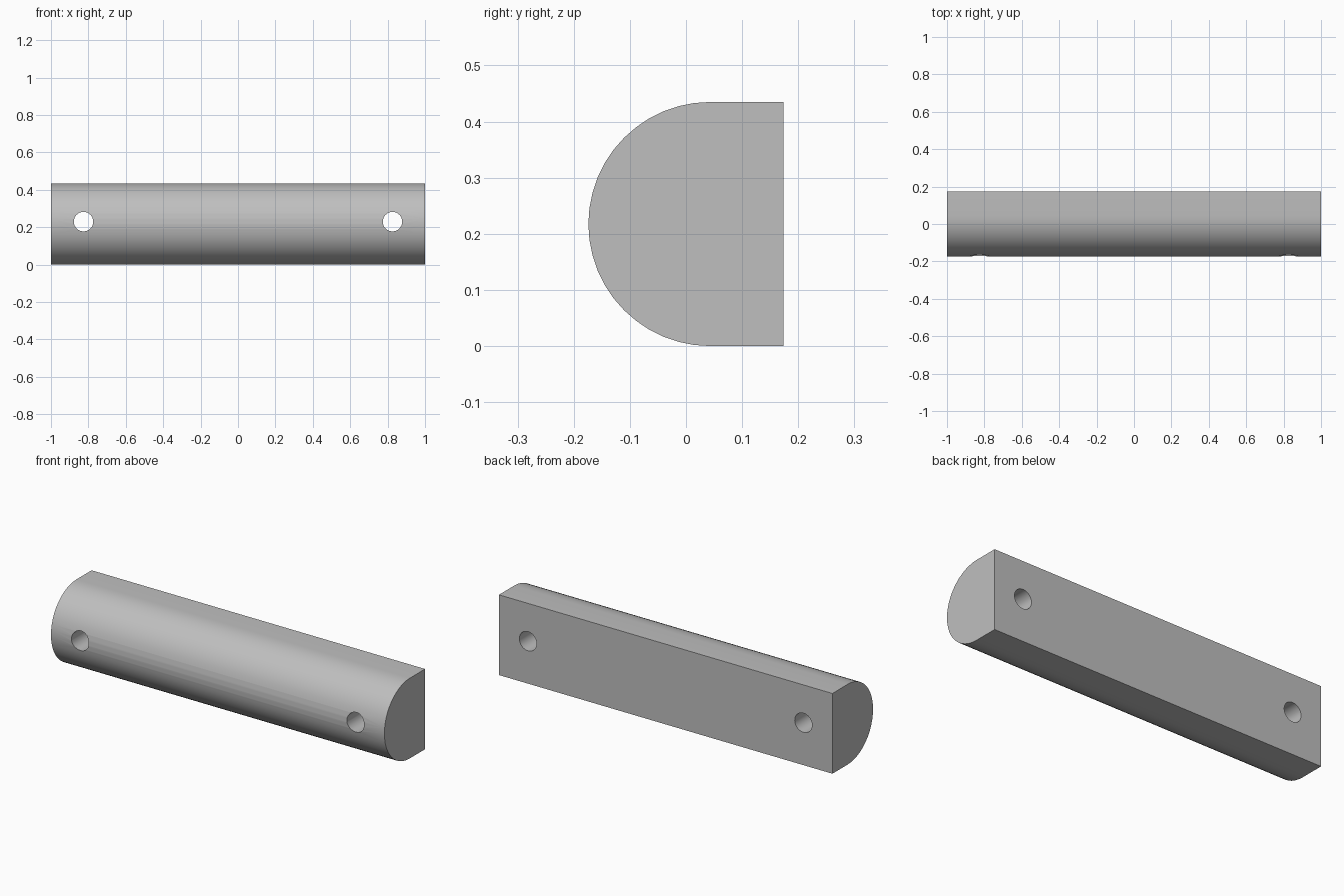
import bpy, bmesh, math

if "Cube" in bpy.data.objects:
    bpy.data.objects.remove(bpy.data.objects["Cube"])

R = 0.2175          # radius of the rounded front
FLAT_Y = 0.174      # flat back plane
AXIS_Y = R - FLAT_Y # centre of the rounded front
SEGMENTS = 24

grey = bpy.data.materials.new("light grey")
grey.diffuse_color = (0.52, 0.52, 0.52, 1)
grey.use_nodes = True
grey.node_tree.nodes["Principled BSDF"].inputs["Base Color"].default_value = grey.diffuse_color

# Bar: D-shaped profile extruded along x
profile = [(FLAT_Y, 2 * R)]
for i in range(SEGMENTS + 1):
    a = math.pi / 2 + math.pi * i / SEGMENTS
    profile.append((AXIS_Y + R * math.cos(a), R + R * math.sin(a)))
profile.append((FLAT_Y, 0))

bm = bmesh.new()
end = bm.faces.new([bm.verts.new((-1, y, z)) for y, z in profile])
extruded = bmesh.ops.extrude_face_region(bm, geom=[end], use_keep_orig=True)
bmesh.ops.translate(bm, vec=(2, 0, 0),
                    verts=[v for v in extruded["geom"] if isinstance(v, bmesh.types.BMVert)])
bmesh.ops.recalc_face_normals(bm, faces=bm.faces)
mesh = bpy.data.meshes.new("bar")
bm.to_mesh(mesh)
bm.free()
mesh.materials.append(grey)
bar = bpy.data.objects.new("bar", mesh)
bpy.context.collection.objects.link(bar)

# Screw holes: one through each end, front to back
for side in (-1, 1):
    bpy.ops.mesh.primitive_cylinder_add(vertices=32, radius=0.052, depth=1,
                                        location=(side * 0.826, 0, 0.23),
                                        rotation=(math.pi / 2, 0, 0))
    cutter = bpy.context.object
    cutter.name = "hole_cutter"
    cutter.hide_render = True
    cutter.data.materials.append(grey)
    bpy.ops.object.select_all(action='DESELECT')
    bpy.context.view_layer.objects.active = bar
    bar.select_set(True)
    hole = bar.modifiers.new("hole", 'BOOLEAN')
    hole.operation = 'DIFFERENCE'
    hole.solver = 'EXACT'
    hole.object = cutter
    bpy.ops.object.modifier_apply(modifier=hole.name)
    bpy.data.objects.remove(cutter)

bpy.ops.object.shade_smooth_by_angle(angle=math.radians(30))
